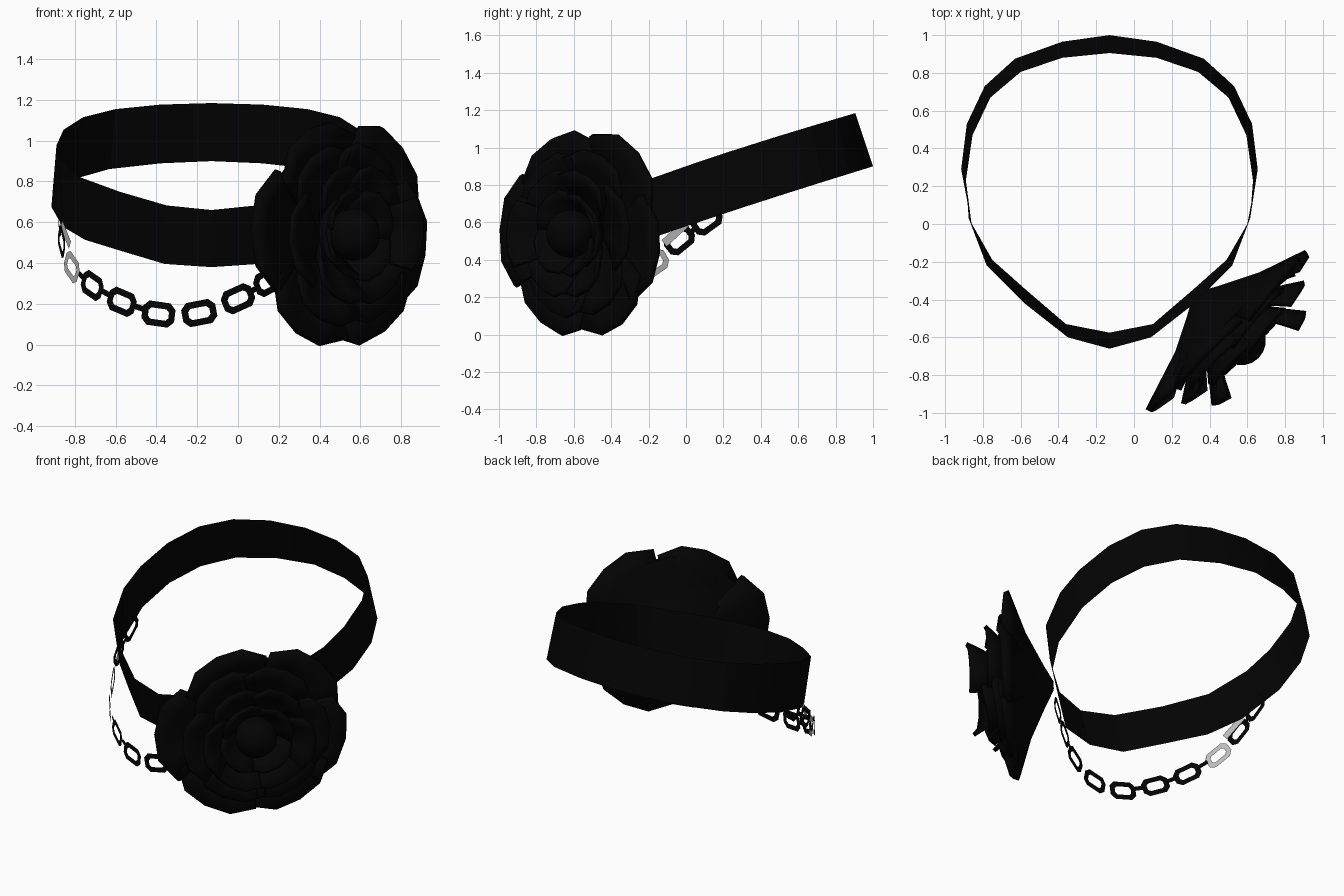
import bpy, math
from mathutils import Matrix, Vector

cube = bpy.data.objects.get("Cube")
if cube:
    bpy.data.objects.remove(cube)


def material(name, value):
    m = bpy.data.materials.new(name)
    m.use_nodes = True
    colour = (value, value, value, 1)
    m.diffuse_color = colour
    m.node_tree.nodes["Principled BSDF"].inputs["Base Color"].default_value = colour
    return m


black = material("black fabric", 0.001)
silver = material("silver grey", 0.52)


def build(name, verts, faces, mat=black, smooth=None, matrix=None):
    mesh = bpy.data.meshes.new(name)
    mesh.from_pydata(verts, [], faces)
    mesh.materials.append(mat)
    obj = bpy.data.objects.new(name, mesh)
    bpy.context.collection.objects.link(obj)
    if matrix:
        obj.matrix_world = matrix
    if smooth:
        bpy.ops.object.select_all(action='DESELECT')
        obj.select_set(True)
        bpy.context.view_layer.objects.active = obj
        bpy.ops.object.shade_smooth_by_angle(angle=math.radians(smooth))
    return obj


def grid_faces(rows, cols, closed=False):
    return [(i * cols + j, i * cols + (j + 1) % cols,
             (i + 1) * cols + (j + 1) % cols, (i + 1) * cols + j)
            for i in range(rows - 1) for j in range(cols if closed else cols - 1)]


# Band: half outlines of the lower and upper edge, mirrored, tilted up to the back
low = [(0, 1), (.25, .965), (.5, .875), (.66, .73), (.755, .53), (.785, .29),
       (.73, 0), (.62, -.19), (.44, -.35), (.23, -.53), (0, -.575)]
high = [(0, .905), (.25, .88), (.47, .805), (.63, .67), (.725, .47), (.76, .23),
        (.745, .03), (.65, -.22), (.45, -.42), (.22, -.6), (0, -.66)]


def edge(half, z_front, slope, bulge):
    y0, y1 = half[-1][1], half[0][1]
    ring = half + [(-x, y) for x, y in half[-2:0:-1]]
    return [(x - .13, y, z_front + slope * (y - y0)
             + bulge * math.sin(math.pi * (y - y0) / (y1 - y0))) for x, y in ring]


lower = edge(low, .38, .33, .01)
upper = edge(high, .66, .335, .02)
build("neck_band", lower + upper, grid_faces(2, len(lower), True), smooth=20)

# Flower frame: local x across, local y up, local z out of the flower's face
h = math.sqrt(.5)
frame = Matrix(((h, 0, h, .49), (h, 0, -h, -.54), (0, 1, 0, .54), (0, 0, 0, 1)))


def petal(name, angle, radius, half_width, base, tip, power=1.0, cup=.02, thick=.025):
    rows, cols = 6, 5
    verts = []
    for i in range(rows):
        v = .05 + .95 * i / (rows - 1)
        for j in range(cols):
            s = 2 * j / (cols - 1) - 1
            a = math.radians(angle + half_width * s)
            r = radius * v * (1 - .1 * s ** 4 * v)
            n = base + (tip - base) * v ** power + (cup * s * s + .012 * s) * v
            verts.append((r * math.cos(a), r * math.sin(a), n))
    obj = build(name, verts, grid_faces(rows, cols), smooth=50, matrix=frame)
    mod = obj.modifiers.new("thickness", 'SOLIDIFY')
    mod.thickness = thick
    mod.offset = 0


# Outer petals, uneven like a real bloom
outer = [(-10, .58), (46, .595), (114, .555), (178, .61), (238, .565), (301, .56)]
for k, (angle, radius) in enumerate(outer):
    petal(f"outer_petal_{k + 1}", angle, radius, 33, -.17, .025, thick=.035)

# Inner rings: count, radius, half width, base, tip, flare, curve power, cup, first angle
# Petals at the sides flare further forward than those above and below
rings = [("middle", 6, .455, 34, -.12, .06, .07, 1.2, .02, 5),
         ("upper", 6, .345, 34, -.07, .12, .13, 1.4, .02, 0),
         ("inner", 4, .23, 48, 0, .16, .02, 2.0, -.02, 35)]
for label, count, radius, width, base, tip, flare, power, cup, first in rings:
    for k in range(count):
        angle = first + 360 * k / count
        lift = flare * math.cos(math.radians(angle)) ** 2
        petal(f"{label}_petal_{k + 1}", angle, radius, width, base, tip + lift, power, cup)

# Cone backing that joins the flower to the band
sides = 12
cone = []
for r, n in ((.03, -.23), (.12, -.18), (.4, -.04), (.5, -.01)):
    cone += [(r * math.cos(math.tau * k / sides), r * math.sin(math.tau * k / sides), n)
             for k in range(sides)]
build("flower_backing", cone, grid_faces(4, sides, True) + [tuple(range(sides))],
      smooth=30, matrix=frame)

# Round bud
bpy.ops.mesh.primitive_uv_sphere_add(segments=16, ring_count=10, radius=.13)
bud = bpy.context.object
bud.name = "flower_bud"
bud.matrix_world = frame @ Matrix.Translation((0, 0, .11))
bud.data.materials.append(black)
bpy.ops.object.shade_smooth_by_angle(angle=math.radians(60))


# Chain of flat pieces, all standing upright along the path
def upright(along):
    t = along.normalized()
    return t, (Vector((0, 0, 1)) - t * t.z).normalized()


def link(name, centre, along, length, height, border, mat=black):
    t, up = upright(along)
    verts = []
    for inset in (0, border):
        a, b = length / 2 - inset, height / 2 - inset
        c = b * .5
        for x, y in ((a, c), (a - c, b), (c - a, b), (-a, c),
                     (-a, -c), (c - a, -b), (a - c, -b), (a, -c)):
            verts.append(centre + t * x + up * y)
    build(name, verts, grid_faces(2, 8, True), mat)


def bar(name, centre, along, length, height, mat=black):
    t, up = upright(along)
    verts = [centre + t * x * length / 2 + up * y * height / 2
             for x, y in ((-1, -1), (1, -1), (1, 1), (-1, 1))]
    build(name, verts, [(0, 1, 2, 3)], mat)


path = [Vector(p) for p in (
    (-.875, .11, .61), (-.865, -.035, .505), (-.815, -.17, .38), (-.715, -.345, .29),
    (-.57, -.475, .21), (-.39, -.57, .15), (-.19, -.6, .155), (0, -.56, .225),
    (.15, -.48, .31), (.29, -.38, .38))]
for i, p in enumerate(path):
    along = path[min(i + 1, len(path) - 1)] - path[max(i - 1, 0)]
    link(f"chain_link_{i + 1}", p, along, .17, .12, .032, silver if i == 2 else black)
    if i + 1 < len(path) and i not in (1, 5, 6):
        q = path[i + 1]
        bar(f"chain_joint_{i + 1}", (p + q) / 2, q - p, .07, .028)

# Slim grey joint above the second link
bar("grey_chain_joint", Vector((-.845, -.06, .54)), path[1] - path[2], .16, .045, silver)
